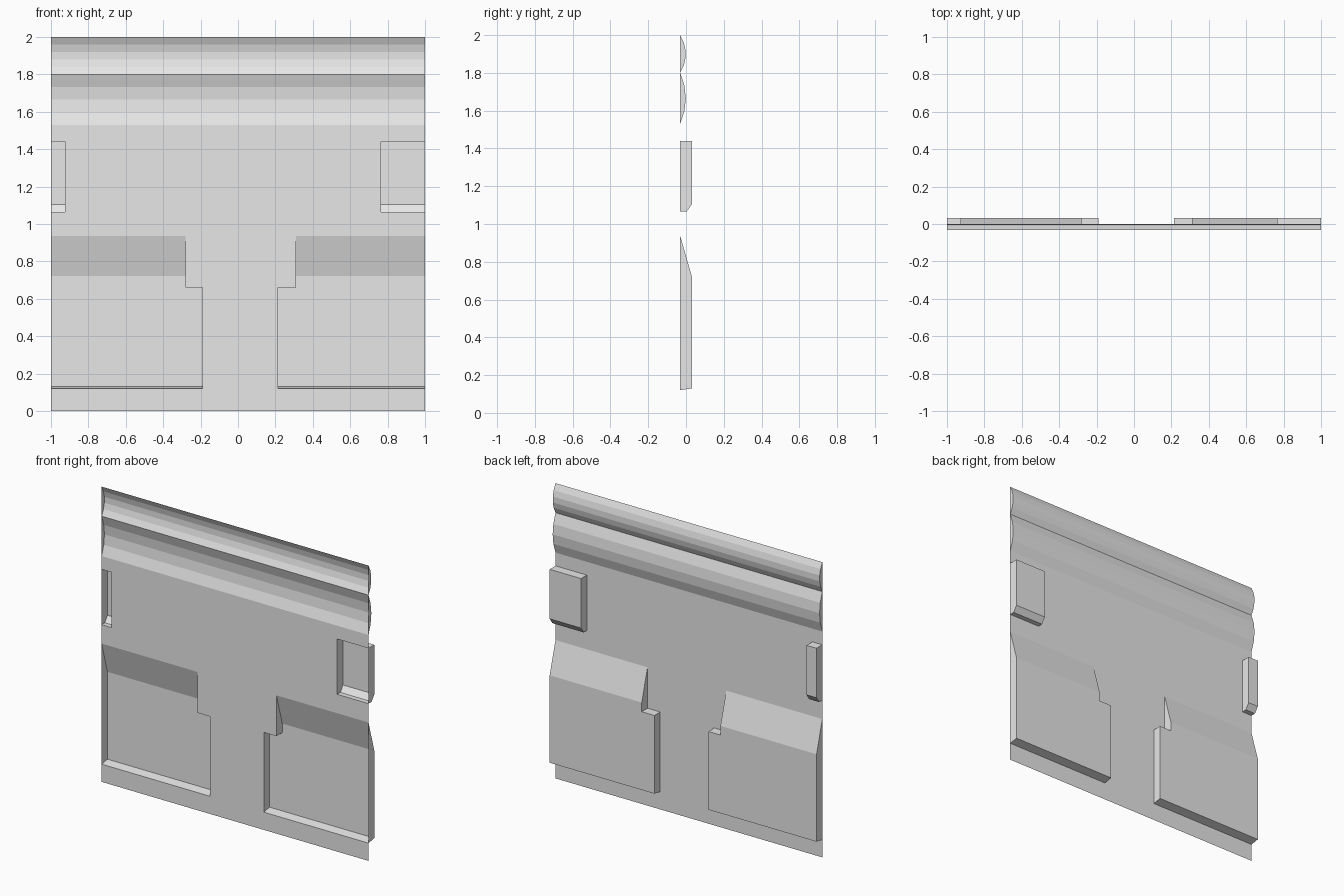
import bpy, bmesh, math

if "Cube" in bpy.data.objects:
    bpy.data.objects.remove(bpy.data.objects["Cube"])

F, B = -0.031, 0.031          # front sheet plane and deepest plane

grey = bpy.data.materials.new("plain_grey")
grey.diffuse_color = (0.8, 0.8, 0.8, 1)
grey.use_nodes = True
grey.node_tree.nodes["Principled BSDF"].inputs["Base Color"].default_value = grey.diffuse_color


def sweep(bm, profile, xa, xb):
    """Strip along x from an upward-running (y, z) profile, facing the front."""
    x0, x1 = sorted((xa, xb))
    for (y0, z0), (y1, z1) in zip(profile, profile[1:]):
        bm.faces.new([bm.verts.new(c) for c in
                      ((x0, y0, z0), (x1, y0, z0), (x1, y1, z1), (x0, y1, z1))])


def wall(bm, profile, x, facing):
    """End wall filling a profile at one x, facing +x or -x."""
    pts = profile if facing > 0 else profile[::-1]
    bm.faces.new([bm.verts.new((x, y, z)) for y, z in pts])


def finish(bm, name):
    bmesh.ops.remove_doubles(bm, verts=bm.verts, dist=0.0005)
    me = bpy.data.meshes.new(name)
    bm.to_mesh(me)
    bm.free()
    me.materials.append(grey)
    bpy.context.collection.objects.link(bpy.data.objects.new(name, me))


# Flat sheet with openings for the recesses: (x0, x1, z0, z1)
openings = [(-1, -0.925, 1.065, 1.44), (0.765, 1, 1.065, 1.44),
            (-1, -0.19, 0.12, 0.66), (0.215, 1, 0.12, 0.66),
            (-1, -0.28, 0.66, 0.937), (0.31, 1, 0.66, 0.937)]
xs = sorted({-1, 1} | {v for o in openings for v in o[:2]})
zs = sorted({0, 1.53} | {v for o in openings for v in o[2:]})
bm = bmesh.new()
for x0, x1 in zip(xs, xs[1:]):
    for z0, z1 in zip(zs, zs[1:]):
        cx, cz = (x0 + x1) / 2, (z0 + z1) / 2
        if not any(o[0] < cx < o[1] and o[2] < cz < o[3] for o in openings):
            sweep(bm, [(F, z0), (F, z1)], x0, x1)
finish(bm, "wall_sheet")

# Curved grooves along the top, closed at both ends
for name, z0, z1, n in (("lower_groove", 1.53, 1.80, 4),
                        ("upper_groove", 1.80, 2.00, 5)):
    profile = []
    for i in range(n + 1):
        t = i / n
        profile.append((F + 0.03 * 4 * t * (1 - t), z0 + (z1 - z0) * t))
    bm = bmesh.new()
    sweep(bm, profile, -1, 1)
    wall(bm, profile, -1, 1)
    wall(bm, profile, 1, -1)
    finish(bm, name)

# Small side recesses with a chamfered sill
niche = [(F, 1.065), (0.003, 1.065), (B, 1.105), (B, 1.44), (F, 1.44)]
for name, side, inner in (("left_niche", -1, -0.925), ("right_niche", 1, 0.765)):
    bm = bmesh.new()
    sweep(bm, niche, side, inner)
    wall(bm, niche, side, -side)
    wall(bm, niche, inner, side)
    finish(bm, name)

# Large lower recesses with a sloped head and a stepped inner side
tall = [(F, 0.12), (B, 0.13), (B, 0.66), (B, 0.722), (F, 0.937)]
short = [(F, 0.12), (B, 0.13), (B, 0.66), (F, 0.66)]
head = [(F, 0.66), (B, 0.66), (B, 0.722), (F, 0.937)]
for name, side, step, inner in (("left_bay", -1, -0.28, -0.19),
                                ("right_bay", 1, 0.31, 0.215)):
    bm = bmesh.new()
    sweep(bm, tall, side, step)
    sweep(bm, short, step, inner)
    wall(bm, tall, side, -side)
    wall(bm, head, step, side)
    wall(bm, short, inner, side)
    finish(bm, name)
